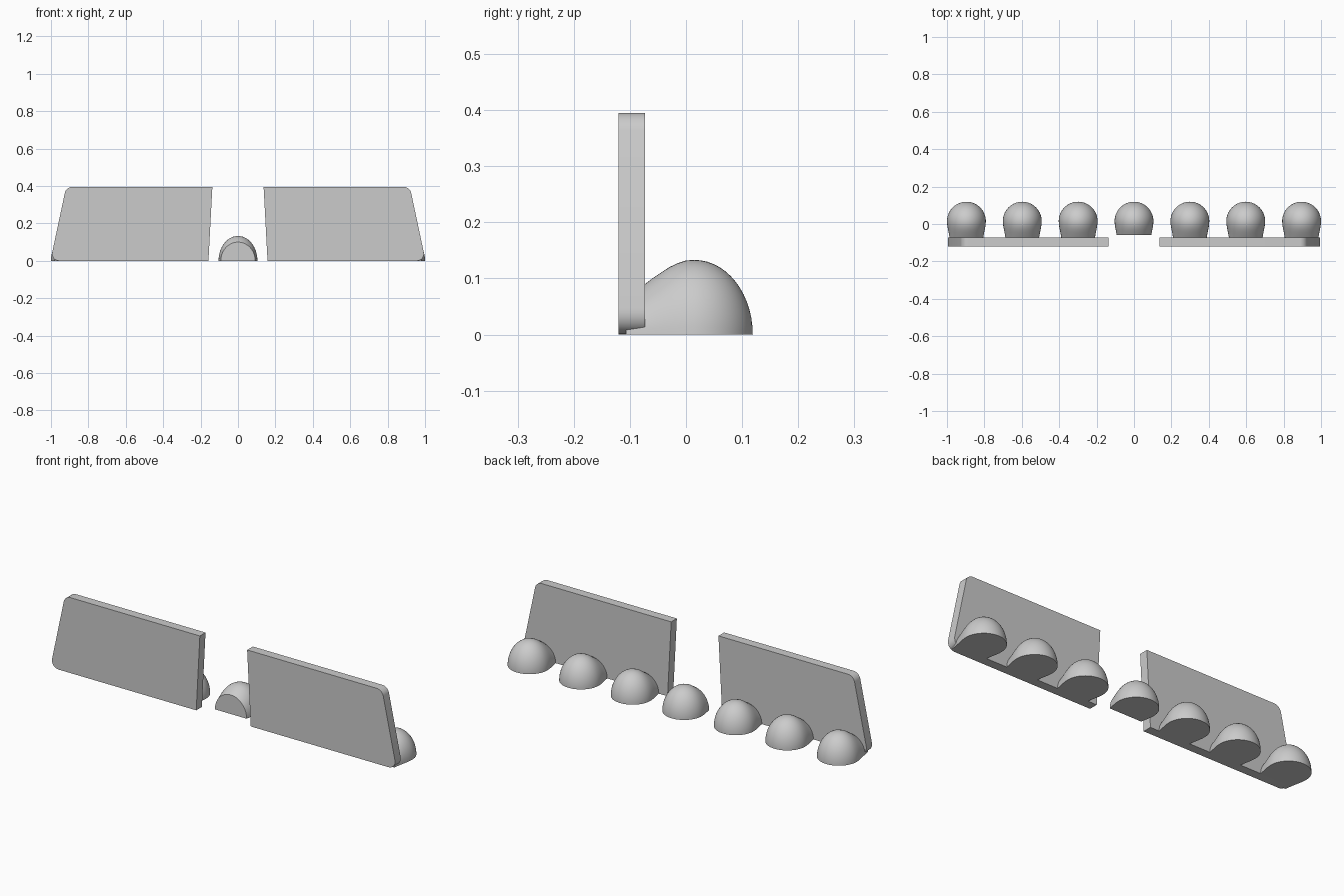
import bpy, bmesh
from math import sin, cos, pi, radians

cube = bpy.data.objects.get("Cube")
if cube:
    bpy.data.objects.remove(cube, do_unlink=True)

GREY = (0.6, 0.6, 0.6, 1)
mat = bpy.data.materials.new("plain grey")
mat.use_nodes = True
mat.diffuse_color = GREY
mat.node_tree.nodes["Principled BSDF"].inputs["Base Color"].default_value = GREY


def finish(name, bm):
    bmesh.ops.recalc_face_normals(bm, faces=bm.faces)
    mesh = bpy.data.meshes.new(name)
    bm.to_mesh(mesh)
    bm.free()
    mesh.materials.append(mat)
    obj = bpy.data.objects.new(name, mesh)
    bpy.context.collection.objects.link(obj)
    bpy.ops.object.select_all(action='DESELECT')
    obj.select_set(True)
    bpy.context.view_layer.objects.active = obj
    bpy.ops.object.shade_smooth_by_angle(angle=radians(35))


def panel(name, side):
    """Upright slab, slanted ends, the two outer corners rounded."""
    front, back, top = -0.12, -0.073, 0.395
    outline = [(0.158, 0), (1.003, 0), (0.919, top), (0.137, top)]
    bm = bmesh.new()
    face = bm.faces.new([bm.verts.new((side * x, front, z)) for x, z in outline])
    ext = bmesh.ops.extrude_face_region(bm, geom=[face])
    moved = [v for v in ext["geom"] if isinstance(v, bmesh.types.BMVert)]
    bmesh.ops.translate(bm, verts=moved, vec=(0, back - front, 0))
    for is_top, radius in ((False, 0.049), (True, 0.031)):
        edges = [e for e in bm.edges
                 if abs(e.verts[0].co.y - e.verts[1].co.y) > 0.01
                 and all(abs(v.co.x) > 0.5 and (v.co.z > 0.2) == is_top for v in e.verts)]
        bmesh.ops.bevel(bm, geom=edges, offset=radius, offset_type='OFFSET',
                        segments=8, profile=0.5, affect='EDGES')
    finish(name, bm)


def dome(name, x0, neck):
    """Half dome at the back, running forward into a tapering arched neck."""
    yc, rad, high = 0.015, 0.104, 0.133
    stations = list(neck)
    steps, arc = 14, 28
    for i in range(steps + 1):
        t = pi / 2 * i / steps
        stations.append((yc + rad * sin(t), rad * cos(t), high * cos(t)))
    bm = bmesh.new()
    rings = []
    for y, w, h in stations:
        rings.append([bm.verts.new((x0 + w * cos(pi * k / arc), y, h * sin(pi * k / arc)))
                      for k in range(arc + 1)])
    for a, b in zip(rings, rings[1:]):
        for k in range(arc + 1):
            j = (k + 1) % (arc + 1)
            bm.faces.new((a[k], a[j], b[j], b[k]))
    bm.faces.new(rings[0])
    bmesh.ops.remove_doubles(bm, verts=bm.verts, dist=0.0001)
    finish(name, bm)


# Two upright panels with a gap between them
panel("left_panel", 1)
panel("right_panel", -1)

# Row of seven domes; the middle one stands free in the gap
NECK = [(-0.107, 0.084, 0.066), (-0.073, 0.09, 0.09), (-0.06, 0.092, 0.1),
        (-0.045, 0.095, 0.11), (-0.03, 0.098, 0.12), (-0.015, 0.101, 0.127),
        (0.0, 0.103, 0.132)]
for i in range(-3, 4):
    dome("middle_dome" if i == 0 else f"dome_{i + 4}", i * 0.2987,
         NECK[2:] if i == 0 else NECK)
